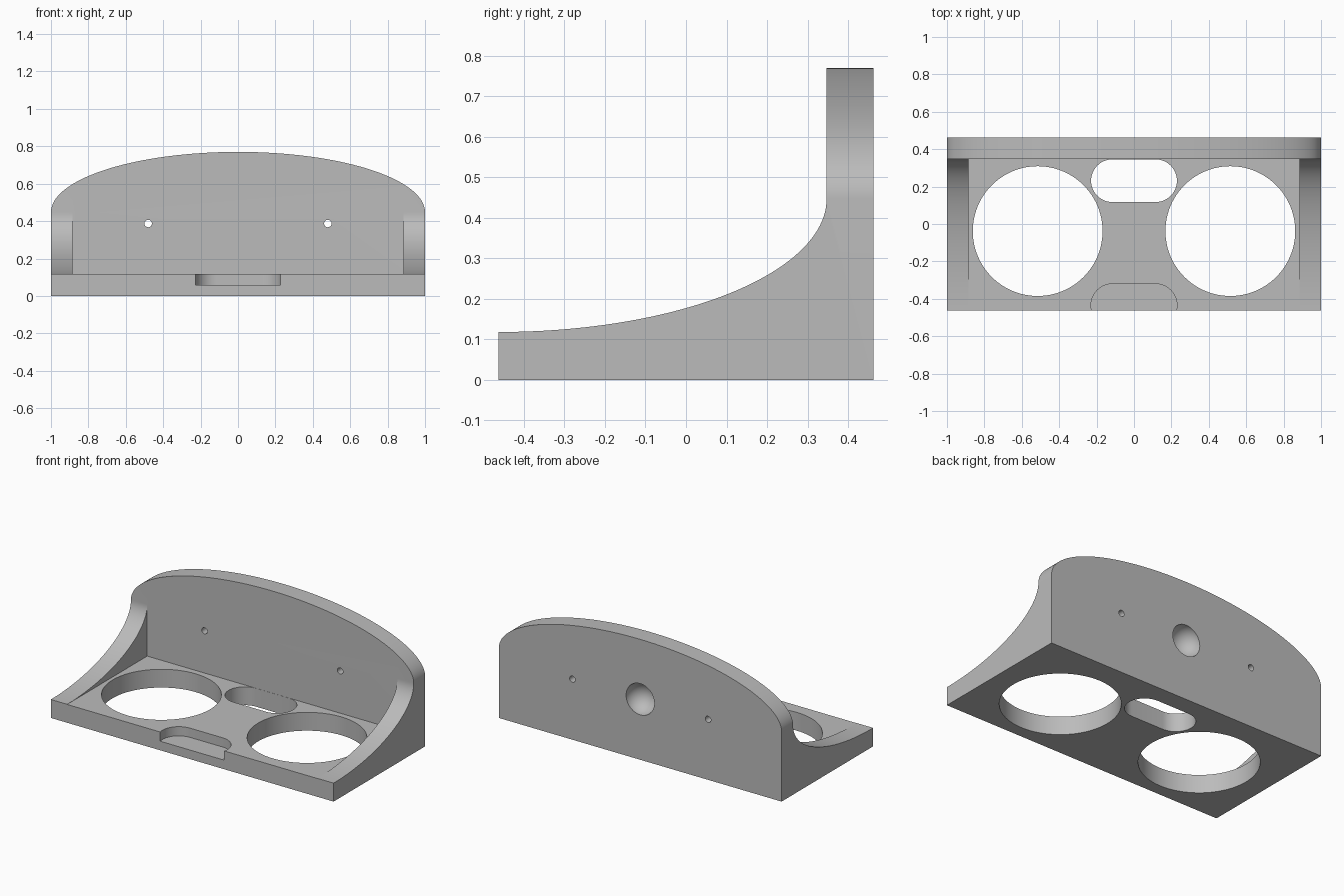
import bpy, bmesh
from math import sin, cos, pi
from mathutils import Matrix

cube = bpy.data.objects.get("Cube")
if cube:
    bpy.data.objects.remove(cube, do_unlink=True)

DEPTH = 0.4625    # half depth
FLOOR = 0.117     # floor thickness
WALL = 0.347      # front face of the back wall
SHOULDER = 0.447  # height where the wall's arch begins

grey = bpy.data.materials.new("plain grey")
grey.use_nodes = True
grey.diffuse_color = (0.5, 0.5, 0.5, 1)
grey.node_tree.nodes["Principled BSDF"].inputs["Base Color"].default_value = (0.5, 0.5, 0.5, 1)


def arc(cx, cy, rx, ry, start, end, n):
    """Points on an ellipse between two angles."""
    angles = [start + (end - start) * i / n for i in range(n + 1)]
    return [(cx + rx * cos(a), cy + ry * sin(a)) for a in angles]


def circle(cx, cy, r, n):
    return arc(cx, cy, r, r, 0, 2 * pi, n)[:-1]


def slot(cy, half, r):
    """Outline with straight sides and round ends, along x."""
    return (arc(half, cy, r, r, -pi / 2, pi / 2, 24)
            + arc(-half, cy, r, r, pi / 2, 3 * pi / 2, 24))


def finish(name, bm):
    bmesh.ops.recalc_face_normals(bm, faces=bm.faces)
    mesh = bpy.data.meshes.new(name)
    bm.to_mesh(mesh)
    bm.free()
    obj = bpy.data.objects.new(name, mesh)
    bpy.context.collection.objects.link(obj)
    return obj


def prism(name, outline, axis, low, high):
    """Extrude a flat outline along the given axis."""
    place = {"x": lambda p, t: (t, p[0], p[1]),
             "y": lambda p, t: (p[0], t, p[1]),
             "z": lambda p, t: (p[0], p[1], t)}[axis]
    bm = bmesh.new()
    rings = [[bm.verts.new(place(p, t)) for p in outline] for t in (low, high)]
    for ring in rings:
        bm.faces.new(ring)
    n = len(outline)
    for i in range(n):
        j = (i + 1) % n
        bm.faces.new((rings[0][i], rings[0][j], rings[1][j], rings[1][i]))
    return finish(name, bm)


# Solid block with the arched front silhouette
arch = arc(0, SHOULDER, 1, 0.77 - SHOULDER, 0, pi, 96)
body = prism("holder_body", [(-1, 0), (1, 0)] + arch, "y", -DEPTH, DEPTH)
body.data.materials.append(grey)

# Space between the side brackets, above the floor
cutters = [prism("tray_cutter", [(-1, FLOOR), (WALL, FLOOR), (WALL, 1), (-1, 1)],
                 "x", -0.885, 0.885)]

# Concave sweep along the tops of the side brackets
tip = FLOOR + 0.001
sweep = arc(-DEPTH, SHOULDER, WALL + DEPTH, SHOULDER - tip, -pi / 2, 0, 48)
cutters.append(prism("sweep_cutter", [(-1, tip)] + sweep + [(WALL, 1), (-1, 1)],
                     "x", -1.2, 1.2))

# Large floor rings and screw holes in the wall
for side in (-1, 1):
    cutters.append(prism("ring_cutter", circle(side * 0.515, -0.038, 0.347, 96),
                         "z", -0.1, 0.2))
    cutters.append(prism("screw_cutter", circle(side * 0.48, 0.387, 0.02, 24),
                         "y", 0.2, 0.6))

# Slot by the wall and shallow notch at the front
cutters.append(prism("slot_cutter", slot(0.2315, 0.115, 0.1145), "z", -0.1, 0.2))
cutters.append(prism("notch_cutter", slot(-0.435, 0.115, 0.115), "z", 0.058, 0.2))

# Round hollow in the back of the wall
bm = bmesh.new()
bmesh.ops.create_uvsphere(bm, u_segments=48, v_segments=24, radius=0.1,
                          matrix=Matrix.Translation((0, DEPTH + 0.002, 0.387)))
cutters.append(finish("hollow_cutter", bm))

# Apply every cut, then drop the cutters
bpy.ops.object.select_all(action="DESELECT")
bpy.context.view_layer.objects.active = body
body.select_set(True)
for cutter in cutters:
    cutter.hide_render = True
    cut = body.modifiers.new(cutter.name, "BOOLEAN")
    cut.operation = "DIFFERENCE"
    cut.solver = "EXACT"
    cut.object = cutter
    bpy.ops.object.modifier_apply(modifier=cut.name)
    bpy.data.objects.remove(cutter, do_unlink=True)

bpy.ops.object.shade_smooth_by_angle(angle=pi / 6)
